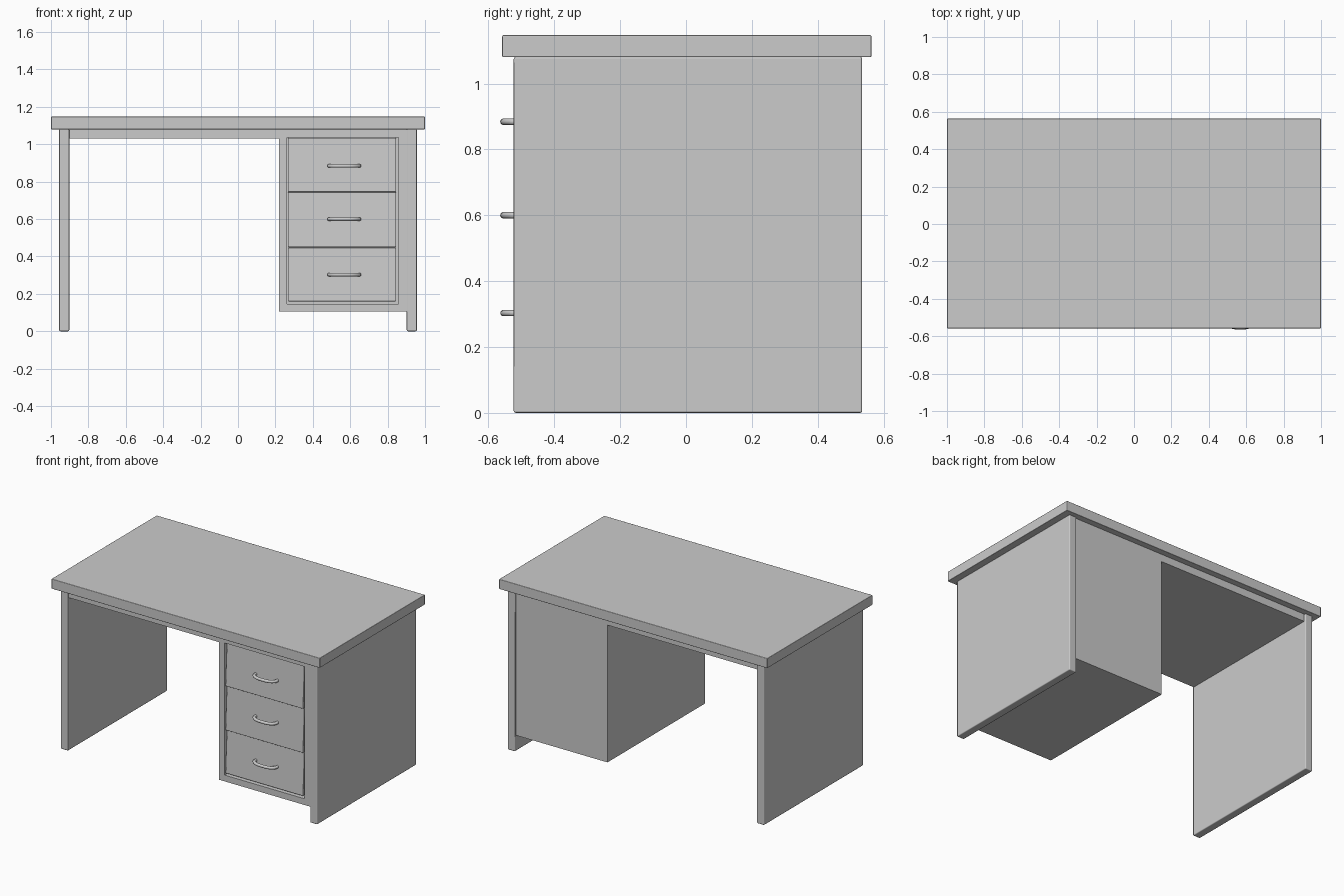
import bpy, bmesh, math
from mathutils import Vector

if "Cube" in bpy.data.objects:
    bpy.data.objects.remove(bpy.data.objects["Cube"])


def finish(name, bm, bevel=0.0):
    bmesh.ops.recalc_face_normals(bm, faces=bm.faces)
    mesh = bpy.data.meshes.new(name)
    bm.to_mesh(mesh)
    bm.free()
    ob = bpy.data.objects.new(name, mesh)
    bpy.context.collection.objects.link(ob)
    if bevel:
        m = ob.modifiers.new("edge_round", 'BEVEL')
        m.width, m.segments = bevel, 2
        m.harden_normals = True
        bpy.context.view_layer.objects.active = ob
        ob.select_set(True)
        bpy.ops.object.shade_smooth_by_angle(angle=math.radians(35))
        ob.select_set(False)
    return ob


def box_bm(x0, x1, y0, y1, z0, z1):
    bm = bmesh.new()
    bmesh.ops.create_cube(bm, size=1)
    for v in bm.verts:
        v.co = Vector((x1 if v.co.x > 0 else x0,
                       y1 if v.co.y > 0 else y0,
                       z1 if v.co.z > 0 else z0))
    return bm


FRONT, BACK = -0.523, 0.535

# Table top and the slab under it
finish("table_top", box_bm(-1, 1, -0.558, 0.563, 1.08, 1.147), 0.004)
finish("under_slab", box_bm(-0.902, 0.222, -0.515, 0.522, 1.03, 1.081))

# Side panels
for side, name in ((-1, "left_panel"), (1, "right_panel")):
    a, b = sorted((side * 0.902, side * 0.956))
    finish(name, box_bm(a, b, FRONT, BACK, 0, 1.081), 0.006)

# Drawer cabinet: box with a recessed opening in its front
bm = box_bm(0.22, 0.904, -0.518, 0.522, 0.105, 1.081)
front = min(bm.faces, key=lambda f: f.calc_center_median().y)
bmesh.ops.inset_individual(bm, faces=[front], thickness=0.045)
for v in front.verts:
    v.co.z = max(v.co.z, 0.147) if v.co.z < 0.5 else 1.037
    v.co.x = 0.263 if v.co.x < 0.5 else 0.857
inner = bmesh.ops.extrude_discrete_faces(bm, faces=[front])["faces"][0]
for v in inner.verts:
    v.co.y += 0.045
finish("drawer_cabinet", bm)

# Drawers with slightly sloping fronts, each with a bowed handle
for i, (z0, z1, hz) in enumerate(((0.16, 0.447, 0.303),
                                  (0.45, 0.744, 0.60),
                                  (0.747, 1.034, 0.884))):
    bm = box_bm(0.267, 0.845, -0.50, -0.46, z0, z1)
    for v in bm.verts:
        if v.co.y < -0.48 and v.co.z < (z0 + z1) / 2:
            v.co.y = -0.515
    finish(f"drawer_{i + 1}", bm, 0.003)

    cu = bpy.data.curves.new(f"drawer_handle_{i + 1}", 'CURVE')
    cu.dimensions = '3D'
    cu.bevel_depth = 0.01
    cu.bevel_resolution = 3
    cu.resolution_u = 6
    cu.use_fill_caps = True
    sp = cu.splines.new('BEZIER')
    pts = ((-0.082, -0.50), (-0.075, -0.531), (0, -0.554),
           (0.075, -0.531), (0.082, -0.50))
    sp.bezier_points.add(len(pts) - 1)
    for p, (x, y) in zip(sp.bezier_points, pts):
        p.co = (0.568 + x, y, hz)
        p.handle_left_type = p.handle_right_type = 'AUTO'
    ob = bpy.data.objects.new(f"drawer_handle_{i + 1}", cu)
    bpy.context.collection.objects.link(ob)
